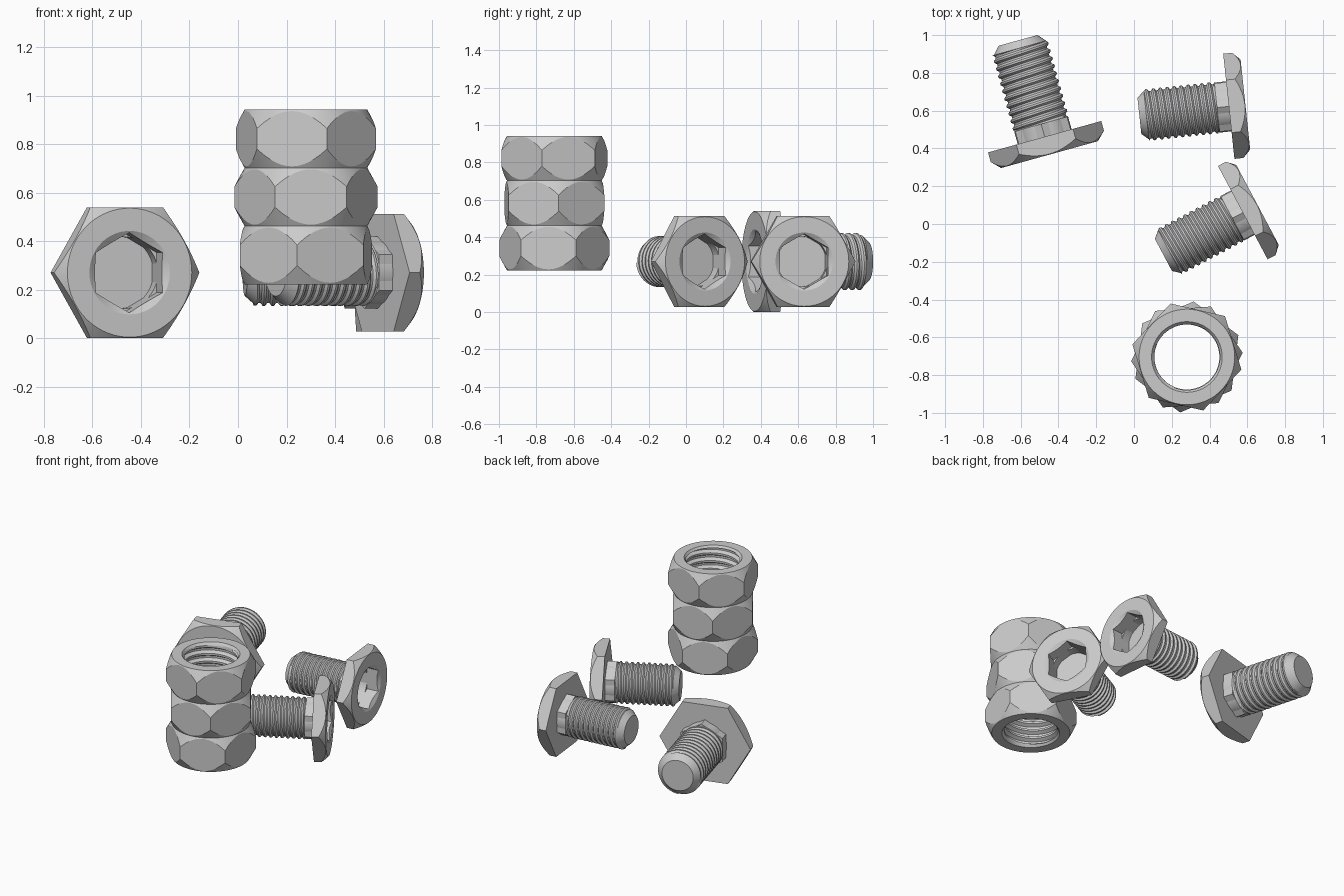
import bpy, bmesh
from math import pi, cos, sin, radians, ceil
from mathutils import Matrix, Vector

if "Cube" in bpy.data.objects:
    bpy.data.objects.remove(bpy.data.objects["Cube"])

SEG = 72


def hex_r(R, t, turn=0.0):
    """Radius of a hexagon with corner radius R at angle t."""
    u = (t - turn) % (pi / 3)
    return R * cos(pi / 6) / cos(u - pi / 6)


def ring(r, z):
    return lambda t: (r, z)


def hex_ring(R, z, turn=0.0, rim=None, slope=0.0):
    """Hexagonal row; with rim set, height follows a conical chamfer."""
    def f(t):
        r = hex_r(R, t, turn)
        return r, z if rim is None else z + slope * (r - rim)
    return f


def thread(z0, z1, pitch, r_root, r_crest, r_end):
    """Helical rows between z0 and z1, clipped flat at both ends."""
    radii = (r_root, r_crest, r_crest, r_root)

    def row(j):
        def f(t):
            z = z0 + pitch * (j / 4 + t / (2 * pi) - 1)
            if z <= z0 + 1e-4:
                return r_end, z0
            if z >= z1 - 1e-4:
                return r_end, z1
            return radii[j % 4], z
        return f
    return [row(j) for j in range(4 * (ceil((z1 - z0) / pitch) + 1) + 1)]


def lathe(name, rows, matrix):
    bm = bmesh.new()
    grid = []
    for f in rows:
        line = []
        for i in range(SEG + 1):
            t = 2 * pi * i / SEG
            r, z = f(t)
            line.append(bm.verts.new((r * cos(t), r * sin(t), z)))
        grid.append(line)
    for a, b in zip(grid, grid[1:]):
        for i in range(SEG):
            bm.faces.new((a[i], a[i + 1], b[i + 1], b[i]))
    bmesh.ops.remove_doubles(bm, verts=bm.verts, dist=2e-5)
    bmesh.ops.recalc_face_normals(bm, faces=bm.faces)
    me = bpy.data.meshes.new(name)
    bm.to_mesh(me)
    bm.free()
    me.shade_smooth()
    me.set_sharp_from_angle(angle=radians(20))
    ob = bpy.data.objects.new(name, me)
    ob.matrix_world = matrix
    bpy.context.collection.objects.link(ob)
    return ob


# Bolt: chamfered tip, threaded shank, plain neck, hex head, hex socket
def bolt(name, x, y, heading, scale):
    R, top = 0.311, 0.098
    rows = [ring(0, -0.529), ring(0.107, -0.529), ring(0.143, -0.488)]
    rows += thread(-0.488, -0.075, 0.041, 0.139, 0.152, 0.143)
    rows += [ring(0.148, -0.07), ring(0.148, 0),
             hex_ring(R, 0),
             hex_ring(R, top, rim=0.266, slope=-1.0),
             ring(0.266, top), ring(0.172, top),
             hex_ring(0.165, top, pi / 6, rim=0.172, slope=0.6),
             hex_ring(0.165, top - 0.168, pi / 6),
             ring(0, top - 0.168)]
    a = radians(heading)
    rot = Matrix(((-sin(a), 0, cos(a)), (cos(a), 0, sin(a)), (0, 1, 0))).to_4x4()
    m = Matrix.Translation((x, y, 0.27)) @ rot @ Matrix.Scale(scale, 4)
    return lathe(name, rows, m)


# Nut: threaded bore and double-chamfered hex outside
def nut(name, z, turn):
    R, h, rim, k = 0.296, 0.12, 0.253, 1.8
    rows = [ring(0.253, -h), ring(0.187, -h), ring(0.175, -h + 0.015)]
    rows += thread(-h + 0.015, h - 0.015, 0.055, 0.195, 0.172, 0.175)
    rows += [ring(0.187, h), ring(rim, h),
             hex_ring(R, h, rim=rim, slope=-k),
             hex_ring(R, -h, rim=rim, slope=k),
             ring(rim, -h)]
    m = Matrix.Translation((0.28, -0.704, z)) @ Matrix.Rotation(radians(turn), 4, 'Z')
    return lathe(name, rows, m)


bolt("large_bolt", -0.473, 0.462, -74.5, 1.0)
bolt("back_bolt", 0.502, 0.623, 6.1, 0.9)
bolt("middle_bolt", 0.576, 0.06, 28, 0.9)

nut("bottom_nut", 0.342, 23)
nut("middle_nut", 0.582, 4.5)
nut("top_nut", 0.822, 47)
